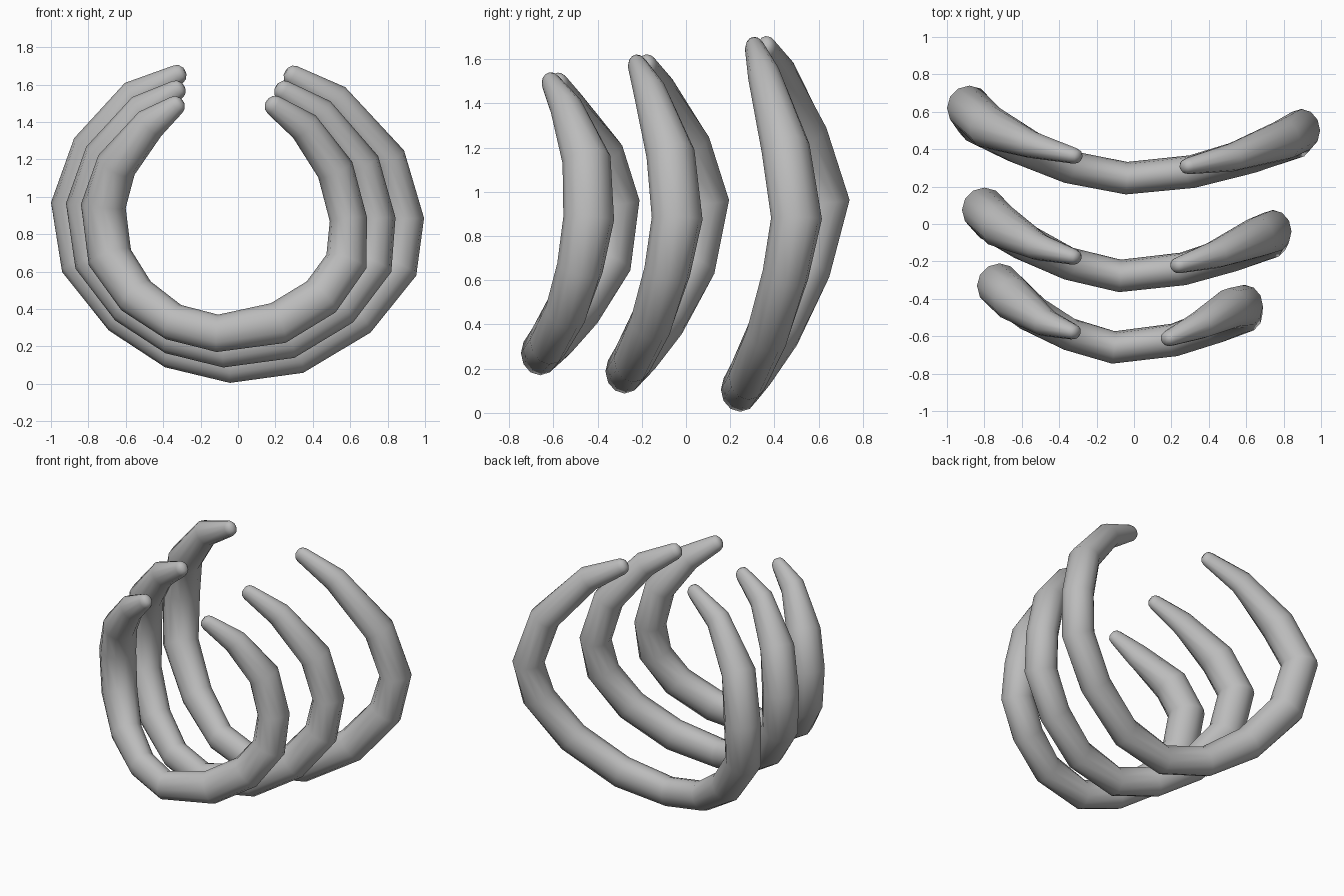
import bpy
import math
from mathutils import Vector

SIDES = 12

default_cube = bpy.data.objects.get("Cube")
if default_cube:
    bpy.data.objects.remove(default_cube, do_unlink=True)

# Single bone-grey material
bone_grey = bpy.data.materials.new("bone_grey")
bone_grey.use_nodes = True
colour = (0.5, 0.5, 0.5, 1.0)
bone_grey.diffuse_color = colour
bone_grey.node_tree.nodes["Principled BSDF"].inputs["Base Color"].default_value = colour

# Centre lines, from the right tip round the bottom to the left tip
FRONT_PATH = [
    (-.33, -.575, 1.49), (-.47, -.53, 1.39), (-.65, -.40, 1.17),
    (-.72, -.33, .95), (-.685, -.36, .675), (-.545, -.48, .47),
    (-.345, -.59, .33), (-.11, -.66, .27), (.215, -.62, .325),
    (.445, -.54, .465), (.58, -.48, .655), (.59, -.44, .88),
    (.52, -.45, 1.145), (.355, -.54, 1.375), (.19, -.61, 1.49),
]
BACK_PATH = [
    (-.32, .365, 1.655), (-.55, .425, 1.54), (-.78, .52, 1.26),
    (-.88, .62, .96), (-.83, .54, .645), (-.615, .42, .365),
    (-.35, .305, .18), (-.04, .245, .105), (.31, .28, .165),
    (.635, .37, .36), (.85, .45, .625), (.895, .50, .88),
    (.80, .45, 1.2), (.52, .355, 1.52), (.29, .31, 1.65),
]

# Half thickness of the rib across its loop and along its depth
ACROSS = [.053, .088, .11, .12, .12, .11, .10, .10,
          .113, .113, .113, .10, .10, .085, .055]
DEPTH = [.043, .073, .12, .12, .113, .10, .088, .087,
         .088, .097, .105, .115, .11, .075, .044]


def ring(centre, tangent, across, depth):
    """Elliptical cross-section perpendicular to the path."""
    back = Vector((0, 1, 0))
    back = (back - tangent * back.dot(tangent)).normalized()
    outward = tangent.cross(back)
    angles = [math.tau * i / SIDES for i in range(SIDES)]
    return [centre + outward * across * math.cos(t) + back * depth * math.sin(t)
            for t in angles]


def build_rib(name, path):
    """Sweep a tapering section along the path and round off both tips."""
    points = [Vector(p) for p in path]
    last = len(points) - 1
    rings = []
    for i, point in enumerate(points):
        before = (point - points[max(i - 1, 0)]).normalized()
        after = (points[min(i + 1, last)] - point).normalized()
        tangent = (before + after).normalized()
        rings.append(ring(point, tangent, ACROSS[i], DEPTH[i]))

    # Dome rings past each end
    def dome(end, neighbour):
        outward = (points[end] - points[neighbour]).normalized()
        tangent = outward if end else -outward
        return [ring(points[end] + outward * DEPTH[end] * math.sin(t), tangent,
                     ACROSS[end] * math.cos(t), DEPTH[end] * math.cos(t))
                for t in (math.radians(35), math.radians(65))]

    rings = dome(0, 1)[::-1] + rings + dome(last, last - 1)
    verts = [v for r in rings for v in r]
    faces = []
    for r in range(len(rings) - 1):
        for s in range(SIDES):
            n = (s + 1) % SIDES
            a, b = r * SIDES, (r + 1) * SIDES
            faces.append((a + s, a + n, b + n, b + s))
    faces.append(tuple(reversed(range(SIDES))))
    faces.append(tuple(range(len(verts) - SIDES, len(verts))))

    mesh = bpy.data.meshes.new(name)
    mesh.from_pydata(verts, [], faces)
    mesh.materials.append(bone_grey)
    mesh.update()
    rib = bpy.data.objects.new(name, mesh)
    bpy.context.collection.objects.link(rib)
    bpy.ops.object.select_all(action="DESELECT")
    rib.select_set(True)
    bpy.context.view_layer.objects.active = rib
    bpy.ops.object.mode_set(mode="EDIT")
    bpy.ops.mesh.select_all(action="SELECT")
    bpy.ops.mesh.normals_make_consistent(inside=False)
    bpy.ops.object.mode_set(mode="OBJECT")
    bpy.ops.object.shade_smooth()


# The middle rib lies between the other two, set slightly forward
forward = Vector((0, -.07, 0))
middle_path = [(Vector(f) + Vector(b)) / 2 + forward
               for f, b in zip(FRONT_PATH, BACK_PATH)]

build_rib("front_rib", FRONT_PATH)
build_rib("middle_rib", middle_path)
build_rib("back_rib", BACK_PATH)
